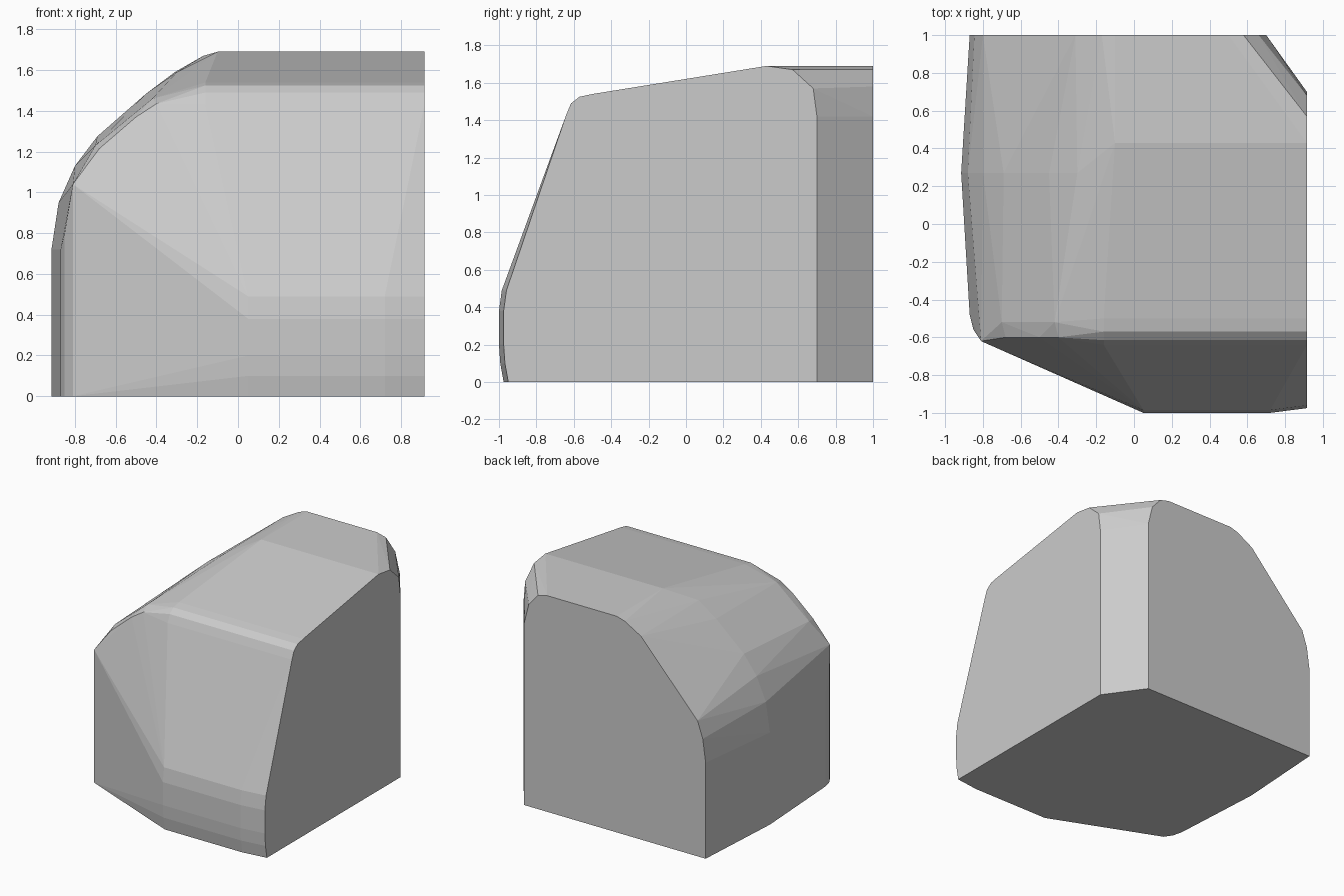
import bpy, bmesh, math

cube = bpy.data.objects.get("Cube")
if cube:
    bpy.data.objects.remove(cube, do_unlink=True)

W, TOP = 0.915, 1.69   # half width, roof height
points = []


def section(y, profile):
    """Cross-section of (x, z) points at one depth."""
    points.extend((x, y, z) for x, z in profile)


def column(x, y, heights):
    """Vertical run of points."""
    points.extend((x, y, z) for z in heights)


# Back face: curved shoulder and rounded top corner
section(1, [(-.87, 0), (-.87, .75), (-.845, .93), (-.8, 1.06), (-.31, 1.59),
            (-.17, 1.67), (-.1, TOP), (.5, TOP), (.58, 1.67), (.66, 1.58),
            (.7, 1.42), (.7, 0)])

# Bulged middle of the curved side
section(.27, [(-W, 0), (-W, .72), (-.88, .95), (-.8, 1.13),
              (-.69, 1.275), (-.45, 1.485), (-.3, 1.59)])

# Roof ridge and bevelled corner on the flat side
section(.43, [(-.1, TOP), (W, TOP)])
for y, z in [(.57, 1.67), (.68, 1.57), (.7, 1.42), (.7, 0)]:
    points.append((W, y, z))

# Rounded brow between roof and front slope
for y, z in [(-.5, 1.54), (-.57, 1.525), (-.615, 1.49), (-.64, 1.43)]:
    section(y, [(-.16, z), (W, z)])
section(-.6, [(-.4, 1.435), (-.5, 1.37), (-.68, 1.215)])
section(-.52, [(-.42, 1.46), (-.7, 1.23)])

# Front corner of the curved side
column(-.87, -.48, (0, .72))
column(-.85, -.56, (0, .8))
column(-.81, -.62, (0, 1.04))

# Lower front bumper with slightly drawn-in ends
for inset, x_range in ((0, (.05, .72)), (.025, (W,))):
    for x in x_range:
        for y, z in [(-.975, 0), (-.993, .1), (-1, .2), (-1, .38), (-.985, .49)]:
            points.append((x, y + inset, z))

# Wrap the sections in one convex shell
bm = bmesh.new()
for p in points:
    bm.verts.new(p)
hull = bmesh.ops.convex_hull(bm, input=bm.verts[:], use_existing_faces=False)
spare = {v for key in ("geom_interior", "geom_unused") for v in hull[key]
         if isinstance(v, bmesh.types.BMVert)}
bmesh.ops.delete(bm, geom=list(spare), context='VERTS')
bmesh.ops.dissolve_limit(bm, angle_limit=math.radians(.5),
                         verts=bm.verts[:], edges=bm.edges[:])
bmesh.ops.recalc_face_normals(bm, faces=bm.faces[:])

mesh = bpy.data.meshes.new("rounded_block")
bm.to_mesh(mesh)
bm.free()
block = bpy.data.objects.new("rounded_block", mesh)
bpy.context.collection.objects.link(block)

# Plain grey finish
grey = bpy.data.materials.new("light_grey")
grey.use_nodes = True
colour = (.6, .6, .6, 1)
grey.diffuse_color = colour
grey.node_tree.nodes["Principled BSDF"].inputs["Base Color"].default_value = colour
mesh.materials.append(grey)
